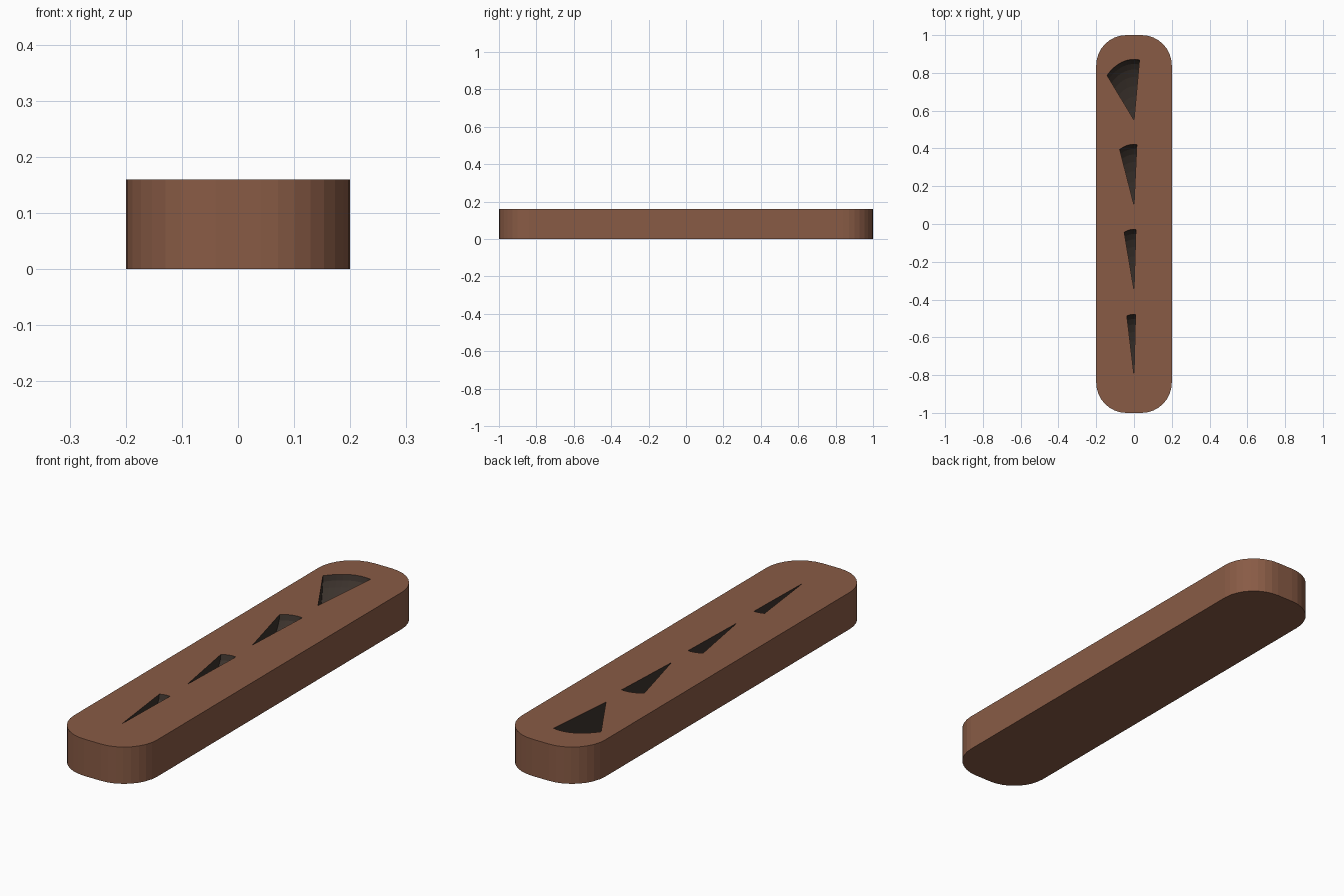
import bpy, bmesh
from math import sin, cos, pi, asin

if "Cube" in bpy.data.objects:
    bpy.data.objects.remove(bpy.data.objects["Cube"])

W, L, H, R = 0.2, 1.0, 0.16, 0.16
DEPTH = 0.12


def material(name, rgb):
    m = bpy.data.materials.new(name)
    m.diffuse_color = (*rgb, 1)
    m.use_nodes = True
    m.node_tree.nodes["Principled BSDF"].inputs["Base Color"].default_value = m.diffuse_color
    return m


wood = material("wood", (0.25, 0.105, 0.06))
dark = material("dark_recess", (0.045, 0.033, 0.026))


def make_object(name, bm):
    bmesh.ops.recalc_face_normals(bm, faces=bm.faces)
    me = bpy.data.meshes.new(name)
    bm.to_mesh(me)
    bm.free()
    ob = bpy.data.objects.new(name, me)
    bpy.context.collection.objects.link(ob)
    me.materials.append(wood)
    me.materials.append(dark)
    return ob


# Rounded bar: outline extruded upward
bm = bmesh.new()
outline = []
for q, (sx, sy) in enumerate([(1, 1), (-1, 1), (-1, -1), (1, -1)]):
    for i in range(9):
        a = (q + i / 8) * pi / 2
        outline.append(bm.verts.new((sx * (W - R) + R * cos(a), sy * (L - R) + R * sin(a), 0)))
base = bm.faces.new(outline)
ext = bmesh.ops.extrude_face_region(bm, geom=[base])
bmesh.ops.translate(bm, vec=(0, 0, H), verts=[v for v in ext["geom"] if isinstance(v, bmesh.types.BMVert)])
if not base.is_valid or len(bm.faces) < 38:
    bm.faces.new(outline)
bar = make_object("bar", bm)


# Wedge cutter: slice of a squashed bowl around a vertical axis at its tip
def wedge(name, y0, left, right, rx, ry=0.322, n=8, rings=8):
    bm = bmesh.new()
    a0, a1 = -asin(left / rx), asin(right / rx)
    pole = bm.verts.new((0, y0, H - DEPTH))
    top = bm.verts.new((0, y0, H + 0.02))
    rows = []
    levels = [(sin(k / rings * pi / 2), -DEPTH * cos(k / rings * pi / 2)) for k in range(1, rings + 1)]
    for s, z in levels + [(1, 0.02)]:
        angles = [a0 + (a1 - a0) * i / n for i in range(n + 1)]
        rows.append([bm.verts.new((s * rx * sin(a), y0 + s * ry * cos(a), H + z)) for a in angles])
    for i in range(n):
        bm.faces.new((pole, rows[0][i], rows[0][i + 1]))
        for lo, hi in zip(rows, rows[1:]):
            bm.faces.new((lo[i], lo[i + 1], hi[i + 1], hi[i]))
    bm.faces.new([top] + rows[-1])
    for side in (0, n):
        bm.faces.new([top, pole] + [r[side] for r in rows])
    for f in bm.faces:
        f.material_index = 1
    ob = make_object(name, bm)
    ob.hide_render = True
    return ob


# Four recesses, narrowing toward the front
cutters = []
for i, (y, left, right, rx) in enumerate([(0.55, 0.143, 0.029, 0.212), (0.10, 0.076, 0.015, 0.19),
                                          (-0.35, 0.052, 0.010, 0.17), (-0.80, 0.038, 0.008, 0.17)]):
    c = wedge(f"recess_cutter_{i + 1}", y, left, right, rx)
    mod = bar.modifiers.new(f"recess_{i + 1}", "BOOLEAN")
    mod.operation = "DIFFERENCE"
    mod.solver = "EXACT"
    mod.object = c
    cutters.append(c)

# Apply the cuts and clear the cutters
bpy.context.view_layer.objects.active = bar
bar.select_set(True)
for mod in list(bar.modifiers):
    bpy.ops.object.modifier_apply(modifier=mod.name)
for c in cutters:
    bpy.data.objects.remove(c)
